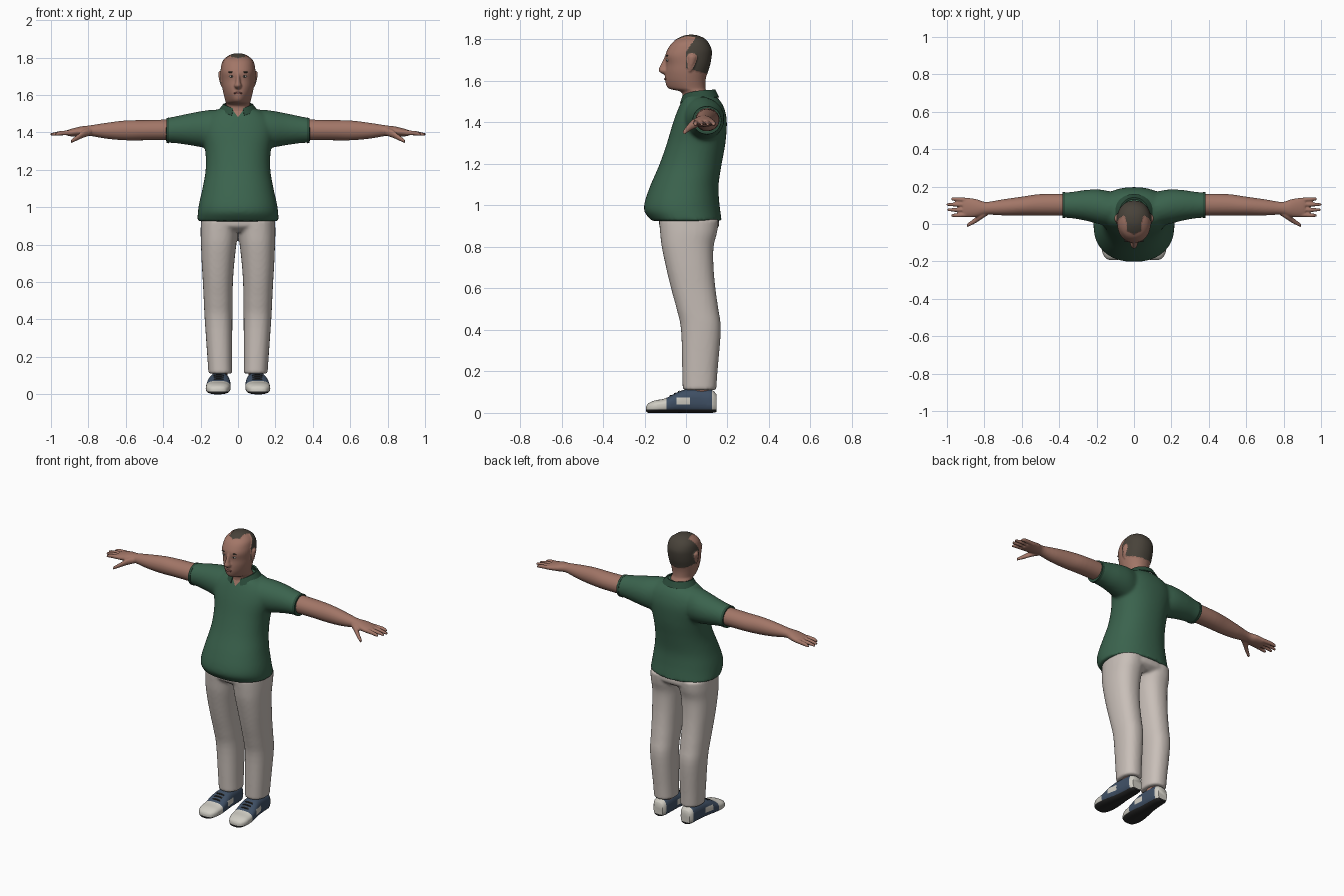
import bpy, bmesh, math
from mathutils import Vector

cube = bpy.data.objects.get("Cube")
if cube:
    bpy.data.objects.remove(cube)


def material(name, r, g, b):
    m = bpy.data.materials.new(name)
    m.use_nodes = True
    m.diffuse_color = (r, g, b, 1)
    bsdf = next(n for n in m.node_tree.nodes if n.type == 'BSDF_PRINCIPLED')
    bsdf.inputs["Base Color"].default_value = (r, g, b, 1)
    bsdf.inputs["Roughness"].default_value = 0.8
    return m


SKIN = material("skin", .36, .18, .135)
GREEN = material("shirt green", .043, .125, .075)
TRIM = material("collar green", .025, .075, .045)
CREAM = material("trouser cream", .58, .52, .48)
HAIR = material("dark hair", .065, .055, .042)
BLUE = material("shoe blue", .05, .08, .13)
WHITE = material("shoe white", .62, .6, .54)
DARK = material("sole black", .02, .02, .02)
LIP = material("lip", .25, .1, .085)


def spline(rows, steps=4):
    """Catmull-Rom refinement of a list of cross-section rows."""
    out = []
    for i in range(len(rows) - 1):
        quad = (rows[max(i - 1, 0)], rows[i], rows[i + 1], rows[min(i + 2, len(rows) - 1)])
        for s in range(steps):
            t = s / steps
            out.append([b + .5 * t * (c - a + t * (2*a - 5*b + 4*c - d + t * (3*(b - c) + d - a)))
                        for a, b, c, d in zip(*quad)])
    return out + [list(rows[-1])]


def loft(bm, axis, rows, power=2.0, sides=32, mirror=False):
    """Rows: position on axis, low/high of first and second other axis, optional front taper."""
    others = [i for i in range(3) if i != axis]
    for sign in ((1, -1) if mirror else (1,)):
        rings = []
        for row in spline(rows):
            pos, a0, a1, b0, b1 = row[:5]
            taper = row[5] if len(row) > 5 else 0
            ring = []
            for k in range(sides):
                ang = math.tau * k / sides
                c, s = math.cos(ang), math.sin(ang)
                c = math.copysign(abs(c) ** (2 / power), c) * (1 - taper * max(0, -s))
                s = math.copysign(abs(s) ** (2 / power), s)
                co = [0, 0, 0]
                co[axis] = pos
                co[others[0]] = (a0 + a1) / 2 + (a1 - a0) / 2 * c
                co[others[1]] = (b0 + b1) / 2 + (b1 - b0) / 2 * s
                co[0] *= sign
                ring.append(bm.verts.new(co))
            rings.append(ring)
        for r, q in zip(rings, rings[1:]):
            for k in range(sides):
                n = (k + 1) % sides
                bm.faces.new((r[k], r[n], q[n], q[k]))
        bm.faces.new(rings[0])
        bm.faces.new(rings[-1])


def finish(name, bm, mats, voxel=0, smooth=0, cuts=(), rule=None, thick=0):
    """Make the object, fuse and smooth it, cut colour borders and colour faces by rule."""
    bmesh.ops.recalc_face_normals(bm, faces=bm.faces)
    me = bpy.data.meshes.new(name)
    bm.to_mesh(me)
    bm.free()
    ob = bpy.data.objects.new(name, me)
    bpy.context.collection.objects.link(ob)
    bpy.ops.object.select_all(action='DESELECT')
    bpy.context.view_layer.objects.active = ob
    ob.select_set(True)
    if voxel:
        m = ob.modifiers.new("fuse", 'REMESH')
        m.mode, m.voxel_size = 'VOXEL', voxel
    if smooth:
        m = ob.modifiers.new("soften", 'SMOOTH')
        m.factor, m.iterations = .5, smooth
    if thick:
        m = ob.modifiers.new("thickness", 'SOLIDIFY')
        m.thickness = thick
    for m in list(ob.modifiers):
        bpy.ops.object.modifier_apply(modifier=m.name)
    me = ob.data
    me.materials.clear()
    for m in mats:
        me.materials.append(m)
    if rule:
        bm = bmesh.new()
        bm.from_mesh(me)
        for co, no in cuts:
            bmesh.ops.bisect_plane(bm, geom=bm.verts[:] + bm.edges[:] + bm.faces[:],
                                   plane_co=co, plane_no=no, dist=1e-5)
        for f in bm.faces:
            f.material_index = rule(f.calc_center_median())
        bm.to_mesh(me)
        bm.free()
    bpy.ops.object.shade_smooth_by_angle(angle=math.radians(50))
    return ob


# Polo shirt: torso and sleeves fused, with an open V at the throat
bm = bmesh.new()
loft(bm, 2, [(.925, -.217, .217, -.165, .172), (.97, -.215, .215, -.2, .166), (1.02, -.208, .208, -.198, .16),
             (1.1, -.19, .19, -.17, .157), (1.2, -.173, .173, -.127, .172), (1.3, -.175, .175, -.092, .19),
             (1.4, -.195, .195, -.062, .197), (1.46, -.185, .185, -.04, .187), (1.5, -.15, .15, -.022, .168),
             (1.525, -.1, .1, -.012, .145), (1.54, -.07, .07, 0, .125)], power=2.2, sides=48)
loft(bm, 0, [(.06, .01, .16, 1.33, 1.522), (.13, -.01, .175, 1.31, 1.522), (.19, 0, .185, 1.32, 1.515),
             (.26, .018, .182, 1.332, 1.502), (.33, .03, .172, 1.342, 1.487), (.385, .034, .168, 1.345, 1.476)],
     mirror=True)
V_TIP = 1.482
finish("shirt", bm, [GREEN, SKIN], .01, 5,
       [((0, 0, V_TIP), (1, 0, -.75)), ((0, 0, V_TIP), (-1, 0, -.75))],
       lambda c: int(c.y < .03 and abs(c.x) < (c.z - V_TIP) * .75))

# Folded collar, open at the front
bm = bmesh.new()
strips = []
for k in range(41):
    t = k / 20 - 1
    ang = math.pi / 2 + t * math.radians(160)
    front = abs(t) ** 3
    c, s = math.cos(ang), math.sin(ang)
    strips.append([bm.verts.new((rx * c, .06 + ry * s, z)) for rx, ry, z in (
        (.07, .072, 1.555 - .027 * front), (.078, .082, 1.558 - .03 * front),
        (.108 - .01 * front, .1 - .005 * front, 1.522 - .03 * front))])
for p, q in zip(strips, strips[1:]):
    for i in range(2):
        bm.faces.new((p[i], p[i + 1], q[i + 1], q[i]))
finish("collar", bm, [TRIM], thick=.006)

# Thin ribbed bands at the sleeve ends
bm = bmesh.new()
loft(bm, 0, [(.368, .031, .171, 1.342, 1.479), (.383, .032, .17, 1.343, 1.478)], mirror=True)
finish("sleeve_bands", bm, [TRIM])

# Trousers: hips and legs fused
bm = bmesh.new()
loft(bm, 2, [(.868, -.18, .18, -.085, .12), (.9, -.198, .198, -.128, .16), (.96, -.195, .195, -.13, .15)], power=2.4)
loft(bm, 2, [(.11, .03, .158, -.016, .146), (.2, .031, .164, -.018, .152), (.4, .03, .178, -.024, .168),
             (.5, .029, .183, -.045, .156), (.6, .027, .188, -.072, .142), (.7, .02, .194, -.096, .133),
             (.8, .009, .198, -.117, .133), (.87, .0, .2, -.125, .15), (.93, -.01, .198, -.13, .158)],
     power=2.3, mirror=True)
finish("trousers", bm, [CREAM], .009, 4)

# Ankles
bm = bmesh.new()
loft(bm, 2, [(.07, .055, .135, .01, .125), (.13, .055, .135, .01, .125)], mirror=True)
finish("ankles", bm, [SKIN])

# Two-tone shoes with dark soles


def shoe_colour(c):
    if c.z < .016:
        return 2
    patch = -.045 < c.y < .02 and .04 < c.z < .075
    return int(c.y < -.095 or c.y > .125 or patch)


bm = bmesh.new()
loft(bm, 1, [(-.192, .09, .13, .008, .03), (-.182, .065, .152, 0, .045), (-.15, .047, .17, 0, .06),
             (-.1, .04, .172, 0, .07), (-.04, .04, .165, 0, .1), (.01, .045, .155, 0, .115),
             (.08, .048, .147, 0, .115), (.125, .053, .143, 0, .11), (.147, .065, .13, .004, .09)],
     power=2.7, mirror=True)
finish("shoes", bm, [BLUE, WHITE, DARK], 0, 0,
       [((0, 0, z), (0, 0, 1)) for z in (.016, .04, .075)] +
       [((0, y, 0), (0, 1, 0)) for y in (-.095, -.045, .02, .125)], shoe_colour)

# Shoe laces
bm = bmesh.new()
for y, z in ((-.075, .084), (-.055, .095), (-.035, .105)):
    loft(bm, 1, [(y - .004, .075, .132, z - .012, z), (y + .004, .075, .132, z - .009, z + .003)],
         sides=12, mirror=True)
finish("laces", bm, [DARK])

# Arms, palms, fingers and thumbs fused
bm = bmesh.new()
loft(bm, 0, [(.34, .045, .162, 1.358, 1.47), (.5, .046, .16, 1.358, 1.466), (.6, .046, .146, 1.358, 1.464),
             (.7, .046, .132, 1.366, 1.452), (.79, .05, .118, 1.381, 1.438), (.84, .038, .132, 1.38, 1.432),
             (.89, .036, .14, 1.379, 1.42), (.915, .042, .136, 1.383, 1.412)], mirror=True)
for y, spread, tip in ((.05, -.004, .975), (.076, 0, .998), (.102, .002, 1.003), (.127, .006, .978)):
    loft(bm, 0, [(.88, y - .012, y + .012, 1.386, 1.413),
                 (.95, y + spread - .011, y + spread + .011, 1.384, 1.408),
                 (tip, y + spread - .007, y + spread + .007, 1.381, 1.396)], sides=12, mirror=True)
loft(bm, 0, [(.785, .045, .085, 1.385, 1.425), (.82, .022, .065, 1.374, 1.418), (.855, .0, .03, 1.359, 1.39),
             (.893, -.018, .002, 1.342, 1.362)], sides=16, mirror=True)
finish("arms_and_hands", bm, [SKIN], .005, 3)

# Head: skull, neck, nose and ears fused, with receding hair


def hair_rule(c):
    x, y, z = abs(c.x), c.y, c.z
    ear = x > .091 and z < 1.732
    back = y > max(.0, (z - 1.74) * .7) and z > 1.665 - .3 * max(0, y)
    lock = z > 1.77 and x < .036 + .3 * max(0, y) and y > -.052 + x * .5
    return int((back or lock) and not ear)


bm = bmesh.new()
loft(bm, 2, [(1.47, -.085, .085, -.022, .14, 0), (1.53, -.066, .066, -.016, .112, 0), (1.55, -.064, .064, -.03, .1, .1),
             (1.565, -.067, .067, -.085, .094, .4), (1.6, -.076, .076, -.1, .094, .28), (1.64, -.084, .084, -.1, .102, .15),
             (1.68, -.088, .088, -.096, .114, .06), (1.72, -.09, .09, -.1, .121, 0), (1.75, -.088, .088, -.09, .121, 0),
             (1.78, -.08, .08, -.07, .108, 0), (1.802, -.06, .06, -.04, .088, 0), (1.816, -.032, .032, -.008, .058, 0),
             (1.82, -.01, .01, .015, .035, 0)], power=2.2, sides=40)
loft(bm, 2, [(1.632, -.011, .011, -.11, -.07), (1.648, -.021, .021, -.132, -.07), (1.67, -.014, .014, -.126, -.07),
             (1.718, -.009, .009, -.103, -.07)], sides=16)
loft(bm, 2, [(1.645, .07, .09, .01, .028), (1.68, .07, .101, .008, .042), (1.715, .07, .106, .008, .052),
             (1.728, .075, .1, .016, .042)], sides=16, mirror=True)
head = finish("head", bm, [SKIN, HAIR], .005, 2, [((0, 0, 0), (0, 1, 0))], hair_rule)
# Give the hair a little volume
hair_verts = {v for p in head.data.polygons if p.material_index == 1 for v in p.vertices}
shift = {v: head.data.vertices[v].normal * .003 for v in hair_verts}
for v, d in shift.items():
    head.data.vertices[v].co += d

# Face details set on the surface of the head


def face_patch(name, x, z, sx, sy, sz, mat, sink, mirror=True):
    hit, loc, _, _ = head.ray_cast(Vector((x, -1, z)), Vector((0, 1, 0)))
    y = loc.y if hit else -.09
    bm = bmesh.new()
    for sign in ((1, -1) if mirror else (1,)):
        made = bmesh.ops.create_uvsphere(bm, u_segments=16, v_segments=10, radius=1)
        for v in made["verts"]:
            v.co = (sign * x + v.co.x * sx, y + sink + v.co.y * sy, z + v.co.z * sz)
    finish(name, bm, [mat])


face_patch("eyes", .034, 1.7, .013, .006, .006, WHITE, .002)
face_patch("pupils", .034, 1.7, .005, .004, .005, DARK, -.002)
face_patch("eyebrows", .035, 1.722, .019, .005, .004, HAIR, .002)
face_patch("mouth", 0, 1.61, .024, .007, .006, LIP, .002, mirror=False)
